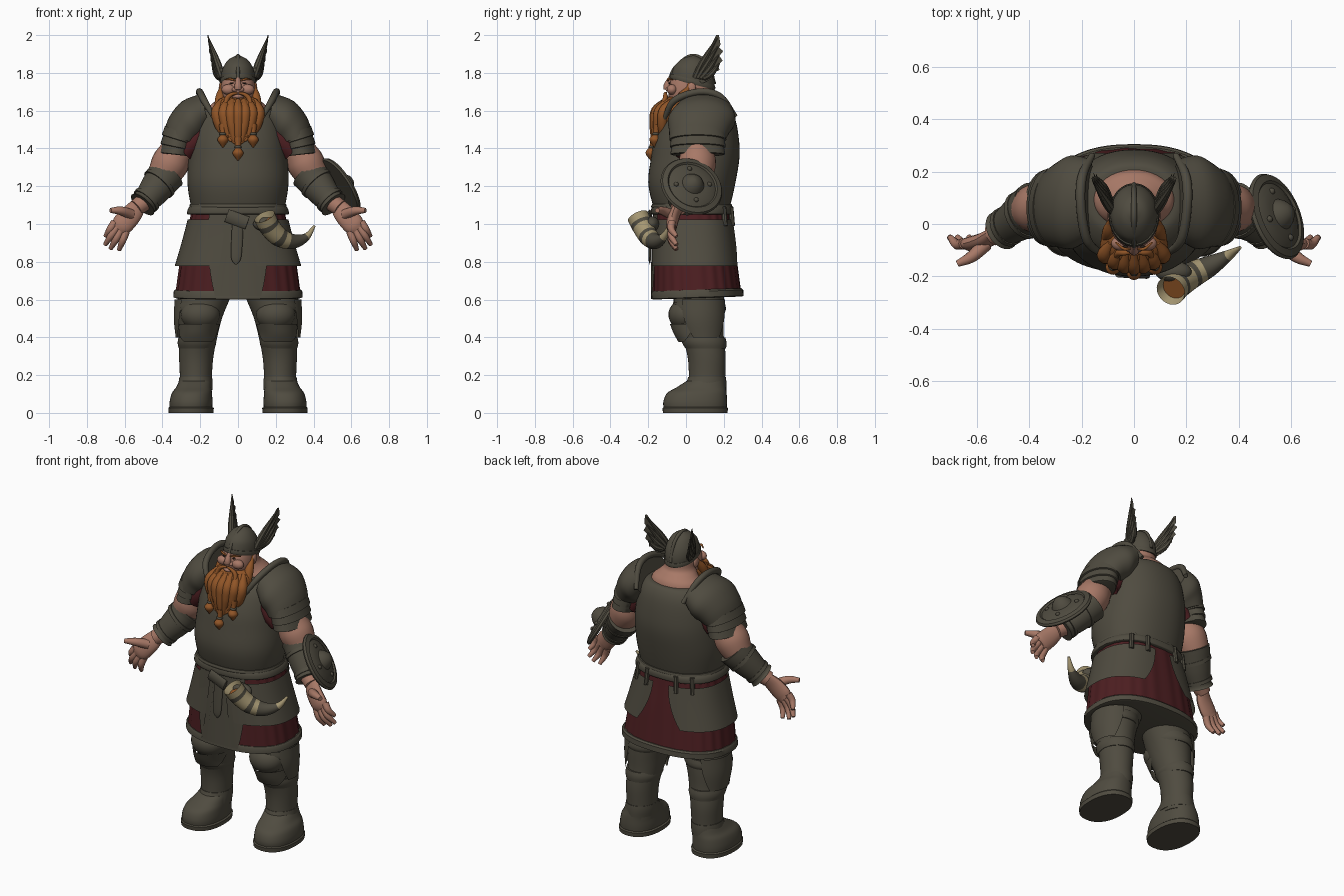
import bpy, bmesh, math
from mathutils import Vector, Matrix

if "Cube" in bpy.data.objects:
    bpy.data.objects.remove(bpy.data.objects["Cube"])


def material(name, r, g, b):
    m = bpy.data.materials.new(name)
    m.use_nodes = True
    m.diffuse_color = (r, g, b, 1)
    m.node_tree.nodes["Principled BSDF"].inputs["Base Color"].default_value = (r, g, b, 1)
    return m


ARMOUR = material("weathered armour", .079, .071, .051)
SKIN = material("skin", .39, .19, .135)
HAIR = material("ginger hair", .28, .09, .02)
CLOTH = material("maroon cloth", .073, .013, .015)
HORN = material("pale horn", .38, .31, .17)
DARK = material("dark eye", .02, .015, .012)


def finish(name, bm, mat, mirror=False, thick=0, angle=40):
    """Turn a bmesh into a shaded object, optionally thickened and mirrored."""
    if thick:
        bmesh.ops.solidify(bm, geom=bm.faces[:], thickness=thick)
    bmesh.ops.recalc_face_normals(bm, faces=bm.faces[:])
    mesh = bpy.data.meshes.new(name)
    bm.to_mesh(mesh)
    bm.free()
    for p in mesh.polygons:
        p.use_smooth = True
    mesh.set_sharp_from_angle(angle=math.radians(angle))
    mesh.materials.append(mat)
    ob = bpy.data.objects.new(name, mesh)
    bpy.context.collection.objects.link(ob)
    if mirror:
        ob.modifiers.new("Mirror", 'MIRROR').use_mirror_merge = False
    return ob


def skin_rings(name, rings, mat, closed=True, **opts):
    """Bridge rings of points with quads; closed rings get end caps."""
    bm = bmesh.new()
    rows = [[bm.verts.new(p) for p in ring] for ring in rings]
    n = len(rows[0])
    for a, b in zip(rows, rows[1:]):
        for j in range(n if closed else n - 1):
            k = (j + 1) % n
            bm.faces.new((a[j], a[k], b[k], b[j]))
    if closed:
        bm.faces.new(rows[0][::-1])
        bm.faces.new(rows[-1])
    return finish(name, bm, mat, **opts)


def spline(rows, steps):
    """Interpolating spline through equal-length tuples."""
    rows = [Vector(r) for r in rows]
    pts = [rows[0] * 2 - rows[1]] + rows + [rows[-1] * 2 - rows[-2]]
    out = []
    for a, b, c, d in zip(pts, pts[1:], pts[2:], pts[3:]):
        for s in range(steps):
            t = s / steps
            out.append(b + (c - a) * (t / 2) + (a * 2 - b * 5 + c * 4 - d) * (t * t / 2)
                       + (b * 3 - a - c * 3 + d) * (t ** 3 / 2))
    return out + [rows[-1]]


def level(x0, x1, z, front, back, tilt=0):
    return (x0, z, x1, z, front, back, tilt)


def centred(w, z, front, back, tilt=0):
    return level(-w, w, z, front, back, tilt)


def loft(name, rows, mat, steps=4, power=2, seg=40, span=None, pleat=0, **opts):
    """Loft of ovals; span gives start/end angles at the first and last row for open plates."""
    rings, rows = [], spline(rows, steps)
    for i, (x0, z0, x1, z1, front, back, tilt) in enumerate(rows):
        t = (i / (len(rows) - 1)) ** 2
        a0, a1 = (0, 360) if not span else [span[0][k] * (1 - t) + span[1][k] * t for k in (0, 1)]
        ring = []
        for j in range(seg):
            a = math.radians(a0 + (a1 - a0) * j / (seg - 1 if span else seg))
            grow = 1 + pleat * math.sin(24 * a)
            c, s = [grow * math.copysign(abs(v) ** (2 / power), v) for v in (math.cos(a), math.sin(a))]
            ring.append(((x0 + x1) / 2 + c * (x1 - x0) / 2, (front + back) / 2 + s * (back - front) / 2,
                         (z0 + z1) / 2 + c * (z1 - z0) / 2 + s * tilt))
        rings.append(ring)
    return skin_rings(name, rings, mat, closed=not span, **opts)


def tube(name, rows, mat, flat=1, seg=16, steps=5, **opts):
    """Sweep along (x, y, z, radius) points; flat squashes the depth."""
    rows = spline(rows, steps)
    pts = [r.to_3d() for r in rows]
    whole = (pts[-1] - pts[0]).normalized()
    ref = Vector((0, 1, 0)) if abs(whole.y) < .75 else Vector((1, 0, 0))
    rings = []
    for i, p in enumerate(pts):
        d = (pts[min(i + 1, len(pts) - 1)] - pts[max(i - 1, 0)]).normalized()
        v = (ref - d * ref.dot(d)).normalized()
        u, r = d.cross(v), max(rows[i][3], .002)
        rings.append([p + u * r * math.cos(a) + v * r * flat * math.sin(a)
                      for a in (math.tau * j / seg for j in range(seg))])
    return skin_rings(name, rings, mat, **opts)


def ball(name, loc, size, mat, **opts):
    bm = bmesh.new()
    bmesh.ops.create_uvsphere(bm, u_segments=24, v_segments=16, radius=1,
                              matrix=Matrix.LocRotScale(Vector(loc), None, Vector(size)))
    return finish(name, bm, mat, **opts)


# Torso: breastplate, waist rim, neck
loft("breastplate", [centred(.235, 1.06, -.15, .22), centred(.25, 1.1, -.175, .235), centred(.268, 1.22, -.2, .262),
     centred(.262, 1.35, -.185, .283), centred(.25, 1.45, -.165, .28), centred(.225, 1.55, -.12, .262),
     centred(.18, 1.605, -.06, .232), centred(.13, 1.615, -.03, .2)], ARMOUR, power=2.2, seg=56)
loft("waist_rim", [centred(.25, 1.075, -.17, .235), centred(.258, 1.09, -.184, .245), centred(.255, 1.105, -.18, .242)],
     ARMOUR, power=2.3)
loft("neck", [centred(.16, 1.58, -.03, .215), centred(.148, 1.625, -.02, .2, .008), centred(.115, 1.655, -.02, .17, .01),
     centred(.088, 1.69, -.03, .147), centred(.082, 1.75, -.03, .14)], SKIN)

# Head and face
loft("head", [centred(.06, 1.62, -.07, .1), centred(.087, 1.68, -.092, .12), centred(.089, 1.74, -.088, .13),
     centred(.08, 1.8, -.06, .12)], SKIN, power=2.3)
tube("nose", [(0, -.085, 1.772, .011), (0, -.1, 1.735, .018), (0, -.1, 1.712, .019)], SKIN)
ball("nostrils", (.017, -.094, 1.712), (.015, .014, .012), SKIN, mirror=True)
ball("cheeks", (.05, -.074, 1.712), (.037, .028, .028), SKIN, mirror=True)
ball("ears", (.09, .03, 1.72), (.012, .022, .032), SKIN, mirror=True)
ball("eyes", (.034, -.087, 1.746), (.01, .005, .004), DARK, mirror=True)
tube("eyebrows", [(.014, -.095, 1.759, .004), (.04, -.094, 1.767, .006), (.07, -.07, 1.764, .003)], HAIR, mirror=True)

# Beard, moustache and braids
loft("beard", [centred(.085, 1.672, -.09, .03), centred(.113, 1.645, -.138, .03), centred(.13, 1.6, -.168, 0),
     centred(.125, 1.55, -.178, -.03), centred(.105, 1.5, -.178, -.05), centred(.07, 1.45, -.18, -.08),
     centred(.035, 1.42, -.175, -.12)], HAIR)
for i in range(7):
    x = (i - 3) * .034
    y = -.166 + 4 * x * x
    tube("beard_lock", [(x * .85, y + .055, 1.655, .014), (x * 1.08, y + .01, 1.6, .03), (x, y, 1.54, .029),
         (x * .75, y - .001, 1.48 - .015 * (i % 2), .022), (x * .5, -.172, 1.42 + 4 * x * x, .004)], HAIR, seg=10)
tube("sideburns", [(.084, .02, 1.765, .006), (.087, .012, 1.72, .012), (.094, -.025, 1.668, .026), (.108, -.07, 1.58, .02)],
     HAIR, mirror=True)
tube("moustache", [(.003, -.106, 1.694, .006), (.035, -.11, 1.686, .01), (.06, -.112, 1.66, .013),
     (.075, -.145, 1.6, .004)], HAIR, mirror=True)
tube("lips", [(-.028, -.095, 1.672, .005), (0, -.108, 1.676, .011), (.028, -.095, 1.672, .005)], SKIN)
for name, x, y, z, twin in (("middle_braid", 0, -.18, 1.335, False), ("side_braids", .08, -.16, 1.405, True)):
    tube(name, [(x, y + .01, z + .12, .022), (x, y, z + .07, .014), (x, y - .005, z + .04, .029), (x, y - .005, z, .003)],
         HAIR, mirror=twin)
    ball(name + "_bead", (x, y, z + .072), (.019, .019, .01), ARMOUR, mirror=twin)

# Winged helmet
loft("helmet", [centred(.09, 1.745, -.08, .15, -.03), centred(.089, 1.79, -.07, .15, -.025),
     centred(.078, 1.83, -.055, .135, -.015), centred(.05, 1.87, -.015, .1, -.006), centred(.01, 1.892, .03, .05)], ARMOUR)
loft("helmet_brim", [centred(.093, 1.74, -.084, .153, -.03), centred(.097, 1.75, -.087, .156, -.03),
     centred(.093, 1.765, -.081, .152, -.03)], ARMOUR, steps=1)
tube("helmet_crest", [(0, -.088, 1.765, .009), (0, -.055, 1.83, .01), (0, .03, 1.89, .011), (0, .115, 1.85, .01),
     (0, .15, 1.74, .01)], ARMOUR)


def wing_x(y, z):
    return .09 + .17 * (z - 1.76) + .33 * (y - .08)


feathers = [(.04, 1.76), (.05, 1.82), (.09, 1.89), (.135, 1.95), (.16, 2), (.174, 2), (.183, 1.95), (.175, 1.935),
            (.197, 1.915), (.177, 1.89), (.194, 1.865), (.17, 1.84), (.178, 1.815), (.14, 1.8), (.14, 1.77), (.09, 1.745)]
bm = bmesh.new()
bm.faces.new([bm.verts.new((wing_x(y, z), y, z)) for y, z in feathers])
finish("wings", bm, ARMOUR, mirror=True, thick=.014)
for k in range(4):
    quill = [(.05 + .015 * k, 1.775, .018), (.09 + .016 * k, 1.86 - .02 * k, .017), (.165 + .004 * k, 1.985 - .045 * k, .004)]
    tube("wing_feathers", [(wing_x(y, z), y, z, r) for y, z, r in quill], ARMOUR, seg=8, mirror=True)

# Pauldrons: dome, overlapping lames, raised collar, cloth sleeve
loft("pauldrons", [(.15, 1.5, .195, 1.69, -.06, .25, 0), (.18, 1.45, .295, 1.65, -.095, .262, 0),
     (.2, 1.43, .362, 1.57, -.09, .235, 0), (.215, 1.42, .394, 1.485, -.088, .212, 0)], ARMOUR, mirror=True)
for k in range(3):
    u, v = k / 3, (k + 1) / 3
    loft("pauldron_lames", [(.222 + .025 * t, 1.45 - .09 * t, .386 + .024 * t + g, 1.52 - .14 * t,
         -.082 + .008 * t - g, .208 - .01 * t + g, 0) for t, g in ((u, 0), (v, .009), (v + .03, .002))],
         ARMOUR, steps=1, mirror=True)
tube("pauldron_collars", [(.125, -.115, 1.56, .012), (.18, -.06, 1.655, .018), (.203, .07, 1.7, .018),
     (.198, .18, 1.675, .018), (.16, .262, 1.57, .012)], ARMOUR, mirror=True)
tube("sleeves", [(.18, .05, 1.5, .075), (.235, .05, 1.435, .078), (.285, .055, 1.385, .075)], CLOTH, flat=1.55, mirror=True)

# Arms, bracers and hands
tube("arms", [(.28, .065, 1.47, .075), (.325, .06, 1.385, .088), (.36, .06, 1.32, .099), (.4, .052, 1.25, .084),
     (.45, .018, 1.175, .062), (.495, -.018, 1.12, .05), (.54, -.04, 1.085, .044)], SKIN, seg=24, mirror=True)
tube("bracers", [(.375, .064, 1.268, .1), (.395, .052, 1.242, .095), (.445, .016, 1.175, .083), (.49, -.015, 1.12, .07),
     (.505, -.025, 1.103, .078)], ARMOUR, seg=24, mirror=True)
for x, y, z, r in ((.41, .04, 1.222, .096), (.478, -.006, 1.135, .078)):
    tube("bracer_straps", [(x, y, z, r), (x + .013, y - .007, z - .014, r)], ARMOUR, seg=24, mirror=True)
tube("palms", [(.53, -.035, 1.095, .044), (.565, -.06, 1.05, .055), (.61, -.075, 1, .057), (.635, -.075, .975, .045)],
     SKIN, flat=.52, mirror=True)
for bx, bz, tx, tz in ((.652, 1.01, .702, .935), (.64, .985, .704, .89), (.62, .968, .675, .868), (.593, .96, .63, .862)):
    tube("fingers", [(bx, -.075, bz, .021), ((bx + tx) / 2, -.078, (bz + tz) / 2, .019), (tx, -.05, tz, .011)],
         SKIN, seg=10, mirror=True)
tube("thumbs", [(.565, -.075, 1.05, .028), (.62, -.125, 1.07, .023), (.675, -.152, 1.072, .013)], SKIN, seg=10, mirror=True)

# Round shield on the left forearm
profile = [(.001, .072), (.025, .068), (.05, .044), (.06, .026), (.075, .024), (.105, .02), (.13, .008), (.138, .016),
           (.165, .008), (.172, -.004), (.165, -.014), (.001, -.012)]
place = Matrix.Translation((.545, .03, 1.2)) @ Vector((.8, .32, .5)).to_track_quat('Z', 'Y').to_matrix().to_4x4()
turns = [math.tau * j / 48 for j in range(48)]
skin_rings("shield", [[place @ Vector((r * math.cos(a), r * math.sin(a), h)) for a in turns] for r, h in profile], ARMOUR)
for a in turns[::12]:
    ball("shield_stud", place @ Vector((.095 * math.cos(a), .095 * math.sin(a), .02)), (.013, .013, .013), ARMOUR)

# Skirt, hem, hip plates, front panel and belt
loft("skirt", [centred(.24, 1.09, -.16, .225), centred(.26, 1, -.165, .238), centred(.298, .85, -.172, .262),
     centred(.33, .63, -.175, .292)], CLOTH, power=2.4, seg=192, pleat=.008)
loft("skirt_hem", [centred(.333, .652, -.179, .294, .008), centred(.341, .643, -.184, .303, .008),
     centred(.342, .612, -.184, .305, .008), centred(.33, .608, -.175, .295, .008)], ARMOUR, steps=1, power=2.4, seg=56)
loft("hip_plates", [centred(.266, 1.025, -.174, .249), centred(.299, .9, -.18, .268), centred(.335, .778, -.186, .286)],
     ARMOUR, power=2.4, span=((-86, 82), (-76, 68)), thick=.012, mirror=True)
loft("front_panel", [centred(.272, 1.06, -.174, .24), centred(.306, .85, -.18, .26), centred(.342, .62, -.186, .3)],
     ARMOUR, power=2.4, span=((-120, -60), (-107, -73)), thick=.01)
loft("front_folds", [centred(.28, 1.02, -.182, .24), centred(.315, .85, -.187, .26), centred(.345, .63, -.19, .3)],
     ARMOUR, power=2.4, span=((-84, -79), (-79, -73)), seg=8, thick=.01, mirror=True)
loft("belt", [centred(.252, 1.098, -.176, .24), centred(.265, 1.08, -.184, .25), centred(.27, 1.055, -.184, .25),
     centred(.262, 1.05, -.17, .242)], ARMOUR, power=2.4, seg=56)
for a in (50, 70, 110, 130):
    c, s = math.cos(math.radians(a)), math.sin(math.radians(a))
    tube("back_strap", [(.285 * c, .035 + .215 * s, 1.09, .014), (.3 * c, .037 + .222 * s, .99, .014)], ARMOUR, seg=8)
tube("belt_tail", [(.0, -.187, 1.03, .03), (-.005, -.19, .92, .03), (-.01, -.192, .82, .026), (-.01, -.192, .785, .004)],
     ARMOUR, flat=.25)
tube("belt_buckle", [(-.06, -.192, 1.045, .035), (.05, -.197, 1.005, .035)], ARMOUR, flat=.35, seg=8)
ball("belt_pouch", (.15, -.182, 1.0), (.07, .04, .04), ARMOUR)

# Drinking horn with bands and a hollow mouth
horn = tube("drinking_horn", [(.14, -.255, 1.04, .058), (.168, -.228, .985, .056), (.22, -.195, .93, .051),
            (.29, -.16, .908, .04), (.36, -.12, .93, .021), (.405, -.09, .99, .006)], HORN, seg=24)
horn.data.materials.append(ARMOUR)
horn.data.materials.append(HAIR)
for p in horn.data.polygons:
    ring = p.index // 24
    p.material_index = 1 if ring in (3, 4, 9, 10) or 13 <= ring <= 19 else 0
bm = bmesh.new()
bm.from_mesh(horn.data)
mouth = max((f for f in bm.faces if len(f.verts) > 4), key=lambda f: f.calc_area())
bmesh.ops.inset_region(bm, faces=[mouth], thickness=.012)
mouth.material_index = 2
bmesh.ops.translate(bm, verts=mouth.verts[:], vec=mouth.normal * -.035)
bm.to_mesh(horn.data)
bm.free()

# Legs with knee guards, greaves and thigh plates
loft("legs", [level(.005, .3, .7, -.06, .22), level(.045, .32, .6, -.065, .2), level(.085, .318, .5, -.06, .2),
     level(.11, .31, .4, -.02, .2), level(.13, .312, .3, .008, .21), level(.138, .308, .2, .015, .208),
     level(.14, .308, .1, .01, .205)], ARMOUR, mirror=True)
ball("knee_guards", (.2, .0, .52), (.105, .093, .085), ARMOUR, mirror=True)
loft("knee_lames", [level(.095, .315, .47, -.085, .2), level(.105, .318, .42, -.065, .2), level(.1, .325, .375, -.04, .21)],
     ARMOUR, span=((-170, -10), (-130, -50)), thick=.012, mirror=True)
loft("greave_cuffs", [level(.12, .315, .4, -.025, .208), level(.115, .32, .37, -.02, .215), level(.125, .313, .34, -.002, .212)],
     ARMOUR, steps=2, mirror=True)
loft("thigh_bands", [level(.065, .322, .585, -.068, .205), level(.07, .328, .55, -.07, .212), level(.08, .32, .53, -.065, .204)],
     ARMOUR, steps=2, mirror=True)
loft("thigh_plates", [level(.09, .335, .6, -.06, .21), level(.09, .34, .5, -.06, .212), level(.1, .33, .4, -.03, .205)],
     ARMOUR, span=((-45, 75), (-25, 50)), thick=.014, mirror=True)
loft("ankle_cuffs", [level(.137, .31, .19, .012, .211), level(.135, .315, .16, .0, .214), level(.136, .32, .12, -.03, .213)],
     ARMOUR, steps=2, mirror=True)
loft("boots", [level(.137, .362, .02, -.118, .215), level(.135, .362, .06, -.12, .217), level(.138, .35, .105, -.1, .215),
     level(.14, .328, .135, -.05, .212), level(.14, .31, .17, .005, .208)], ARMOUR, power=2.3, mirror=True)
loft("boot_soles", [level(.13, .367, 0, -.122, .22), level(.128, .369, .025, -.125, .222), level(.137, .362, .032, -.118, .216)],
     ARMOUR, steps=1, power=2.3, mirror=True)
